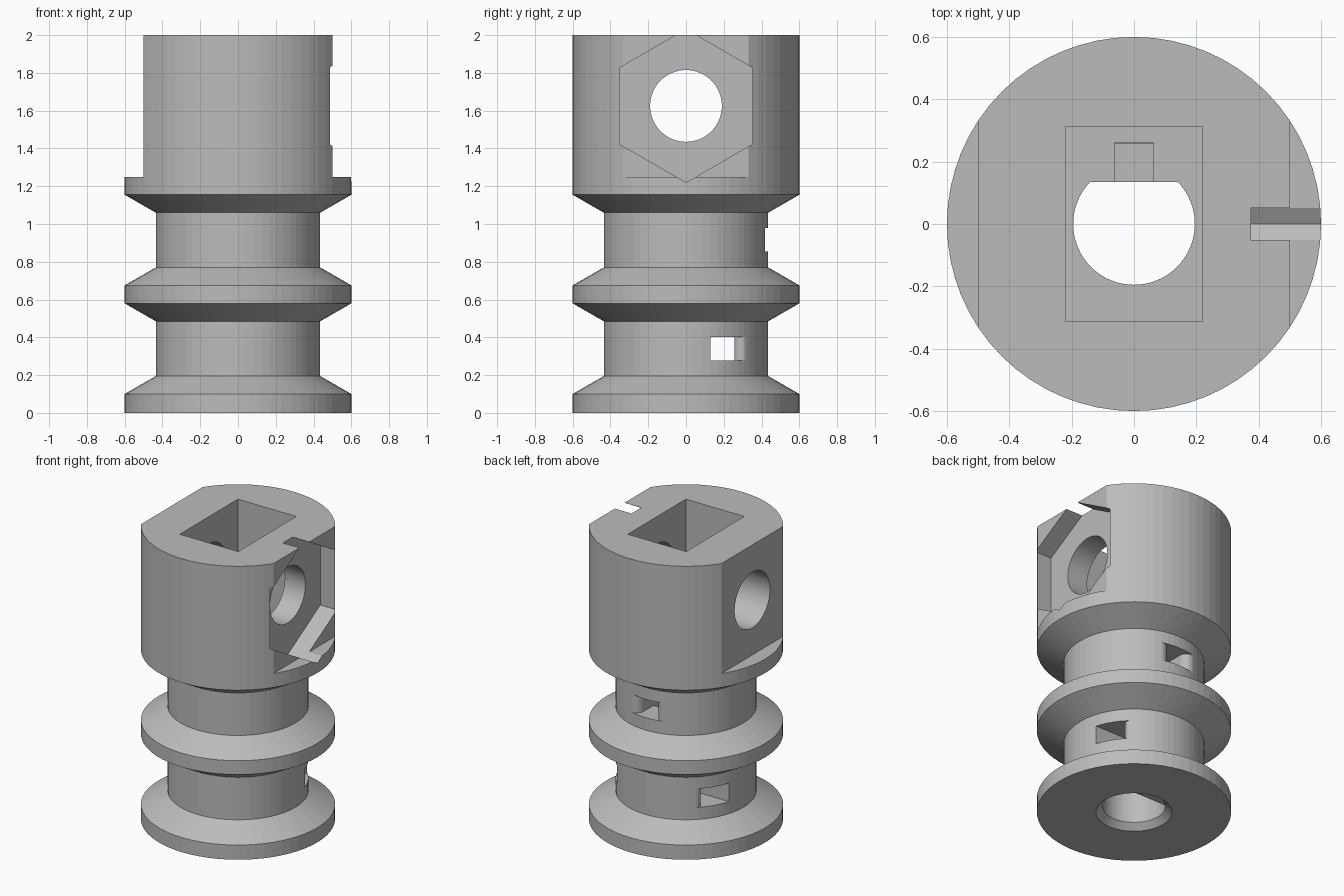
import bpy, bmesh, math

if "Cube" in bpy.data.objects:
    bpy.data.objects.remove(bpy.data.objects["Cube"], do_unlink=True)

SIDES = 64
grey = bpy.data.materials.new("plain grey")
grey.use_nodes = True
GREY = (0.5, 0.5, 0.5, 1)
grey.diffuse_color = GREY
grey.node_tree.nodes["Principled BSDF"].inputs["Base Color"].default_value = GREY


def make_object(name, bm):
    bmesh.ops.recalc_face_normals(bm, faces=bm.faces[:])
    mesh = bpy.data.meshes.new(name)
    bm.to_mesh(mesh)
    bm.free()
    mesh.materials.append(grey)
    obj = bpy.data.objects.new(name, mesh)
    bpy.context.collection.objects.link(obj)
    return obj


def lathe(name, profile):
    """Solid of revolution about z from (radius, height) pairs."""
    bm = bmesh.new()
    rings = []
    for r, z in profile:
        rings.append([bm.verts.new((r * math.cos(math.tau * i / SIDES),
                                    r * math.sin(math.tau * i / SIDES), z))
                      for i in range(SIDES)])
    for low, high in zip(rings, rings[1:]):
        for i in range(SIDES):
            j = (i + 1) % SIDES
            bm.faces.new((low[i], low[j], high[j], high[i]))
    bm.faces.new(rings[0][::-1])
    bm.faces.new(rings[-1])
    return make_object(name, bm)


def prism(name, outline, start, end, axis="z"):
    """Extrude a 2D outline along z, or along x with outline given as (y, z)."""
    bm = bmesh.new()
    place = (lambda a, b, c: (a, b, c)) if axis == "z" else (lambda a, b, c: (c, a, b))
    ends = [[bm.verts.new(place(a, b, c)) for a, b in outline] for c in (start, end)]
    bm.faces.new(ends[0][::-1])
    bm.faces.new(ends[1])
    n = len(outline)
    for i in range(n):
        j = (i + 1) % n
        bm.faces.new((ends[0][i], ends[0][j], ends[1][j], ends[1][i]))
    return make_object(name, bm)


def box(name, x0, x1, y0, y1, z0, z1):
    return prism(name, [(x0, y0), (x1, y0), (x1, y1), (x0, y1)], z0, z1)


def flare(wall, r, steps=6):
    """Rounded mouth of a channel: (distance along, offset) points, ending outside."""
    off = wall + r
    reach = DRUM - r
    along = math.sqrt(reach ** 2 - off ** 2)
    sweep = math.pi / 2 - math.asin(off / reach)
    sweep = math.pi / 2 - math.atan2(off, along) if sweep < 0 else sweep
    # arc runs from the channel wall round to the point tangent with the drum
    last = math.atan2(off, along)
    pts = []
    for i in range(steps + 1):
        a = -math.pi / 2 + (last + math.pi / 2) * i / steps
        pts.append((along + r * math.cos(a), off + r * math.sin(a)))
    # keep only the part up to the drum surface, then step outwards radially
    end = pts[-1]
    pts.append((end[0] * 1.15, end[1] * 1.15))
    return pts


def carve(body, cutter):
    mod = body.modifiers.new("cut", "BOOLEAN")
    mod.operation = "DIFFERENCE"
    mod.solver = "EXACT"
    mod.object = cutter
    deps = bpy.context.evaluated_depsgraph_get()
    mesh = bpy.data.meshes.new_from_object(body.evaluated_get(deps))
    body.modifiers.clear()
    body.data = mesh
    bpy.data.objects.remove(cutter, do_unlink=True)


# Spool body with two winding drums between three flanges
RIM, DRUM = 0.6, 0.435
body = lathe("spool_body", [
    (RIM, 0), (RIM, 0.1), (DRUM, 0.195), (DRUM, 0.485), (RIM, 0.58),
    (RIM, 0.675), (DRUM, 0.77), (DRUM, 1.06), (RIM, 1.155), (RIM, 2)])

# Flats on both sides of the head
for s in (-1, 1):
    x0, x1 = sorted((s * 0.5, s * 0.8))
    carve(body, box("flat_cutter", x0, x1, -0.8, 0.8, 1.25, 2.2))

# Hexagonal nut recess on the left flat, and the bolt hole across the head
MID = 1.625
hexagon = [(0.405 * math.sin(math.tau * i / 6), MID + 0.405 * math.cos(math.tau * i / 6))
           for i in range(6)]
carve(body, prism("nut_cutter", hexagon, 0.375, 0.8, "x"))
circle = [(0.19 * math.cos(math.tau * i / SIDES), MID + 0.19 * math.sin(math.tau * i / SIDES))
          for i in range(SIDES)]
carve(body, prism("bolt_cutter", circle, -0.8, 0.8, "x"))

# Rectangular socket in the top
carve(body, box("socket_cutter", -0.22, 0.22, -0.313, 0.313, 1.25, 2.2))

# D-shaped shaft bore with a chamfered mouth at the bottom
BORE, FLAT = 0.195, 0.135
first = math.pi - math.asin(FLAT / BORE)
span = math.pi + 2 * math.asin(FLAT / BORE)
d_shape = [(BORE * math.cos(first + span * i / 48), BORE * math.sin(first + span * i / 48))
           for i in range(49)]
carve(body, prism("bore_cutter", d_shape, -0.1, 1.4))
carve(body, lathe("chamfer_cutter", [(0.245, -0.01), (BORE, 0.04)]))

# Upright wire channel beside the bore
carve(body, box("channel_cutter", -0.0625, 0.0625, 0.1, 0.26, 0.3, 1.4))

# Lower wire passage, running side to side with rounded mouths
mouth = flare(0.256, 0.036)
lower = [(-0.6, 0.13), (0.6, 0.13)] + mouth[::-1] + [(-x, y) for x, y in mouth]
carve(body, prism("lower_passage_cutter", lower, 0.277, 0.403))

# Upper wire passage, opening at the back with rounded mouth
mouth = [(off, along) for along, off in flare(0.0625, 0.05)]
upper = ([(-0.0625, 0.2), (0.0625, 0.2)] + mouth + [(0, 0.6)]
         + [(-x, y) for x, y in mouth[::-1]])
carve(body, prism("upper_passage_cutter", upper, 0.855, 0.98))
